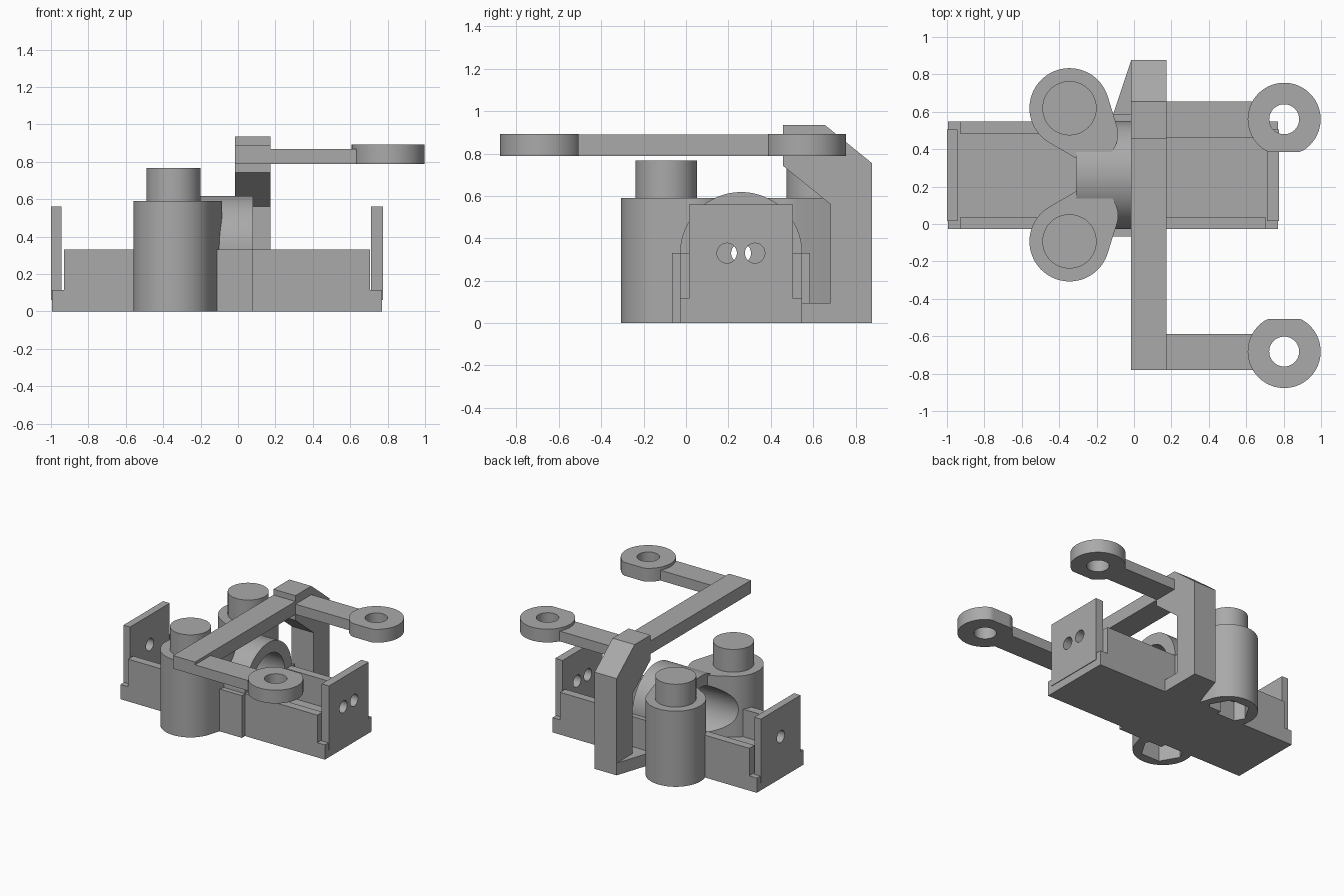
import bpy, bmesh
from math import cos, sin, pi, atan2, acos, hypot, radians
from mathutils import Matrix

if "Cube" in bpy.data.objects:
    bpy.data.objects.remove(bpy.data.objects["Cube"])

# One plain grey for the whole fixture
grey = bpy.data.materials.new("plain grey")
grey.use_nodes = True
COLOUR = (0.4, 0.4, 0.4, 1)
grey.diffuse_color = COLOUR
grey.node_tree.nodes["Principled BSDF"].inputs["Base Color"].default_value = COLOUR

MID = 0.26      # y of the mirror plane through tray and tube
AXIS = 0.33     # height of the tube axis
TO_X = Matrix(((0, 0, 1), (1, 0, 0), (0, 1, 0))).to_4x4()   # profile (y, z) swept along x


def prism(name, points, low, high, matrix=None):
    """Sweep a closed outline from low to high."""
    bm = bmesh.new()
    face = bm.faces.new([bm.verts.new((a, b, low)) for a, b in points])
    top = bmesh.ops.extrude_face_region(bm, geom=[face])["geom"]
    bmesh.ops.translate(bm, vec=(0, 0, high - low),
                        verts=[v for v in top if isinstance(v, bmesh.types.BMVert)])
    if matrix:
        bm.transform(matrix)
    bmesh.ops.recalc_face_normals(bm, faces=bm.faces)
    mesh = bpy.data.meshes.new(name)
    bm.to_mesh(mesh)
    bm.free()
    mesh.materials.append(grey)
    obj = bpy.data.objects.new(name, mesh)
    bpy.context.collection.objects.link(obj)
    return obj


def box(name, x0, x1, y0, y1, z0, z1):
    return prism(name, [(x0, y0), (x1, y0), (x1, y1), (x0, y1)], z0, z1)


def arc(cx, cy, r, start=0, end=2 * pi, n=64, closed=True):
    steps = n if closed else n - 1
    return [(cx + r * cos(start + (end - start) * i / steps),
             cy + r * sin(start + (end - start) * i / steps)) for i in range(n)]


def boolean(obj, tool, operation="DIFFERENCE"):
    """Combine obj with tool, then remove the tool."""
    mod = obj.modifiers.new("combine", "BOOLEAN")
    mod.object, mod.operation, mod.solver = tool, operation, "EXACT"
    bpy.context.view_layer.objects.active = obj
    bpy.ops.object.modifier_apply(modifier=mod.name)
    bpy.data.objects.remove(tool)


def smooth(obj):
    bpy.ops.object.select_all(action="DESELECT")
    obj.select_set(True)
    bpy.context.view_layer.objects.active = obj
    bpy.ops.object.shade_smooth_by_angle(angle=radians(30))


def bore():
    return prism("bore", arc(MID, AXIS, 0.2), -0.8, 0.5, TO_X)


# Tray: floor and two side walls
box("tray_floor", -0.995, 0.77, -0.028, 0.548, 0, 0.115)
for name, y in (("right_tray_wall", -0.028), ("left_tray_wall", 0.484)):
    box(name, -0.93, 0.705, y, y + 0.064, 0, AXIS)

# End plates with round holes
for name, x0, x1, holes in (("two_hole_end_plate", 0.712, 0.775, (0.193, 0.325)),
                            ("one_hole_end_plate", -1.0, -0.943, (MID,))):
    plate = box(name, x0, x1, 0.015, 0.505, 0.06, 0.56)
    for y in holes:
        boolean(plate, prism("hole", arc(y, AXIS, 0.047, n=40), x0 - 0.1, x1 + 0.1, TO_X))
    smooth(plate)

# Tube housing: wide block with an arched tube, bored through
housing = box("tube_housing", -0.31, 0.08, -0.066, 0.586, 0, AXIS)
boolean(housing, prism("arch", arc(MID, AXIS, 0.288, n=96), -0.31, 0.08, TO_X), "UNION")
boolean(housing, bore())
smooth(housing)


# Clamp pillars: teardrop columns reaching to the tube, with studs and hex pockets
PX, PY, PR = -0.345, -0.093, 0.214
WX, WY, WR = -0.235, 0.045, 0.15
aim = atan2(WY - PY, WX - PX)
spread = acos((PR - WR) / hypot(WX - PX, WY - PY))
teardrop = (arc(PX, PY, PR, aim + spread, aim - spread + 2 * pi, 48, False)
            + arc(WX, WY, WR, aim - spread, aim + spread, 24, False))


def mirrored(points, flip):
    return [(x, 2 * MID + 0.006 - y) if flip else (x, y) for x, y in points]


for side, flip in (("right", False), ("left", True)):
    pillar = prism(side + "_pillar", mirrored(teardrop, flip), 0, 0.59)
    boolean(pillar, prism("pocket", mirrored(arc(PX, PY, 0.16, n=6), flip), -0.1, 0.15))
    boolean(pillar, bore())
    smooth(pillar)
    smooth(prism(side + "_stud", mirrored(arc(PX, PY, 0.145), flip), 0.58, 0.768))

# Post with a hooked top, standing on a flared foot
BAR0, BAR1 = -0.015, 0.175
prism("post", [(0.53, 0), (0.877, 0), (0.877, 0.755), (0.655, 0.935), (0.458, 0.935),
               (0.458, 0.742), (0.682, 0.56), (0.682, 0.095), (0.53, 0.095)],
      BAR0, BAR1, TO_X)
prism("post_foot", [(BAR1, 0.53), (BAR1, 0.877), (BAR0, 0.877), (-0.13, 0.53)], 0, 0.095)

# Cross bar and the two arms
box("cross_bar", BAR0, BAR1, -0.78, 0.5, 0.788, 0.89)
box("front_arm", 0.1, 0.66, -0.78, -0.588, 0.788, 0.868)
box("back_arm", 0.1, 0.66, 0.46, 0.655, 0.788, 0.868)

# Ring ends, each with one flattened side facing the other
for name, y, flat in (("front_ring", -0.682, 1), ("back_ring", 0.56, -1)):
    rim = [(a, y + flat * min(flat * (b - y), 0.174)) for a, b in arc(0.803, y, 0.195, n=72)]
    ring = prism(name, rim, 0.788, 0.892)
    boolean(ring, prism("eye", arc(0.803, y, 0.08, n=48), 0.6, 1.0))
    smooth(ring)
